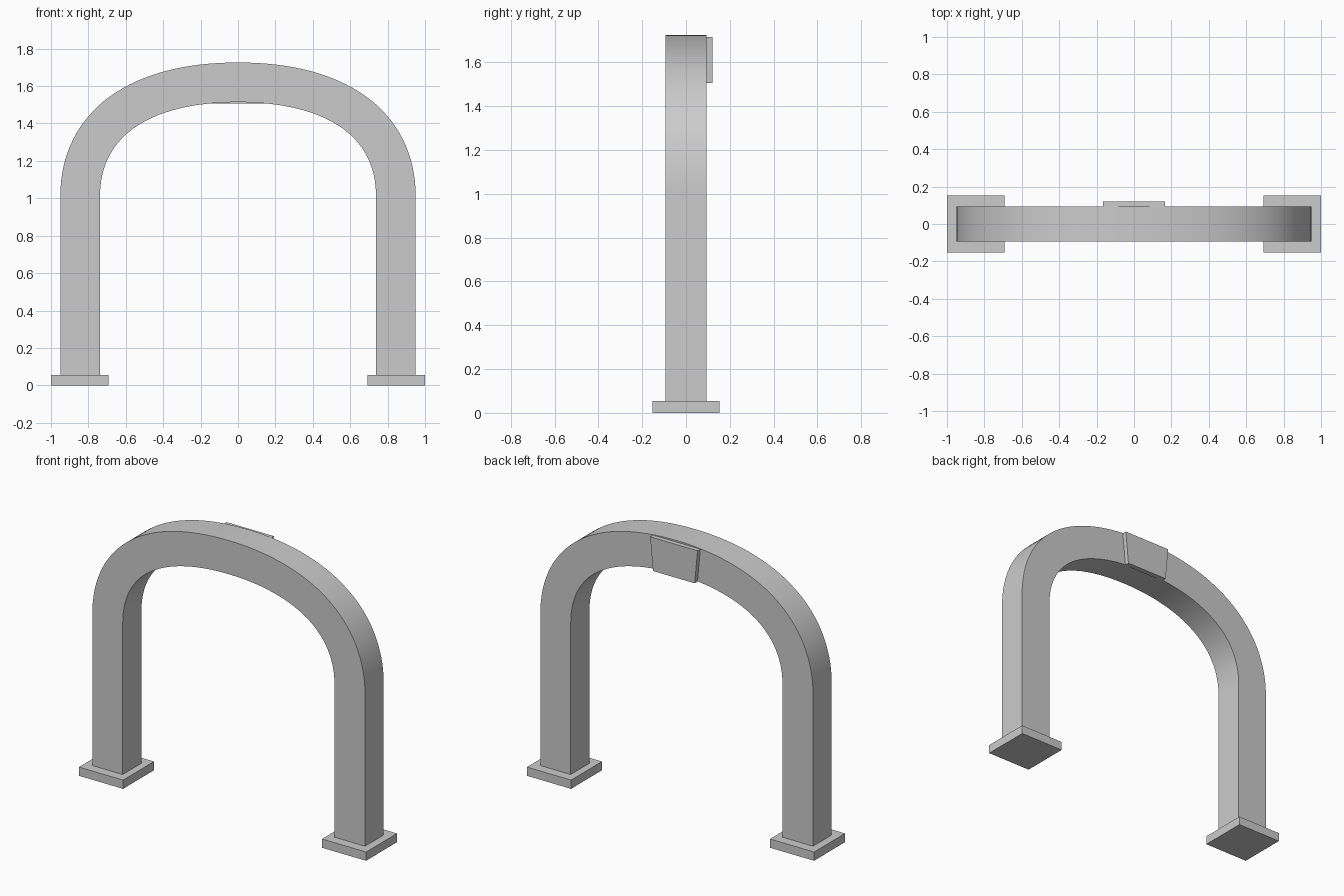
import bpy, bmesh
from mathutils import Vector

if "Cube" in bpy.data.objects:
    bpy.data.objects.remove(bpy.data.objects["Cube"])

HALF_W, HALF_D = 0.106, 0.093      # arch section half sizes
LEG_X, SPRING, CROWN = 0.844, 1.01, 1.62
FOOT, FOOT_H = 0.307, 0.055


def make_object(name, bm):
    bmesh.ops.recalc_face_normals(bm, faces=bm.faces[:])
    mesh = bpy.data.meshes.new(name)
    bm.to_mesh(mesh)
    bm.free()
    obj = bpy.data.objects.new(name, mesh)
    bpy.context.collection.objects.link(obj)
    return obj


def box(name, center, size):
    bm = bmesh.new()
    bmesh.ops.create_cube(bm, size=1)
    bmesh.ops.scale(bm, vec=size, verts=bm.verts)
    bmesh.ops.translate(bm, vec=center, verts=bm.verts)
    return make_object(name, bm)


# Centre line of the arch: straight leg, then a cubic quarter curve to the crown
def half_path(n=32, k=0.63):
    p = [Vector((LEG_X, SPRING)),
         Vector((LEG_X, SPRING + (CROWN - SPRING) * k)),
         Vector((LEG_X * k, CROWN)),
         Vector((0, CROWN))]
    out = [(Vector((LEG_X, FOOT_H - 0.005)), Vector((1, 0)))]
    for i in range(n + 1):
        t = i / n
        s = 1 - t
        pos = p[0]*s**3 + p[1]*3*s*s*t + p[2]*3*s*t*t + p[3]*t**3
        tan = (p[1]-p[0])*s*s + (p[2]-p[1])*2*s*t + (p[3]-p[2])*t*t
        out.append((pos, Vector((tan.y, -tan.x)).normalized()))
    return out


# Arch: rectangular section swept along the path and its mirror image
half = half_path()
path = half + [(Vector((-c.x, c.y)), Vector((-n.x, n.y)))
               for c, n in reversed(half[:-1])]
bm = bmesh.new()
rings = []
for c, n in path:
    ring = []
    for side, y in ((1, -HALF_D), (1, HALF_D), (-1, HALF_D), (-1, -HALF_D)):
        q = c + n * HALF_W * side
        ring.append(bm.verts.new((q.x, y, q.y)))
    rings.append(ring)
for a, b in zip(rings, rings[1:]):
    for i in range(4):
        j = (i + 1) % 4
        bm.faces.new((a[i], a[j], b[j], b[i]))
bm.faces.new(rings[0])
bm.faces.new(rings[-1])
arch = make_object("arch", bm)
bpy.context.view_layer.objects.active = arch
arch.select_set(True)
bpy.ops.object.shade_smooth_by_angle(angle=0.6)

# Square foot plates
for side, label in ((-1, "left"), (1, "right")):
    box(label + "_foot_plate", (side * (1 - FOOT / 2), 0, FOOT_H / 2),
        (FOOT, FOOT, FOOT_H))

# Wedge-shaped keystone plate on the back of the crown
bm = bmesh.new()
outline = [(-0.165, 1.716), (0.165, 1.716), (0.145, 1.506), (-0.145, 1.506)]
face = bm.faces.new([bm.verts.new((x, HALF_D - 0.005, z)) for x, z in outline])
ext = bmesh.ops.extrude_face_region(bm, geom=[face], use_keep_orig=True)
bmesh.ops.translate(bm, vec=(0, 0.121 - HALF_D + 0.005, 0),
                    verts=[v for v in ext["geom"] if isinstance(v, bmesh.types.BMVert)])
make_object("keystone_plate", bm)
